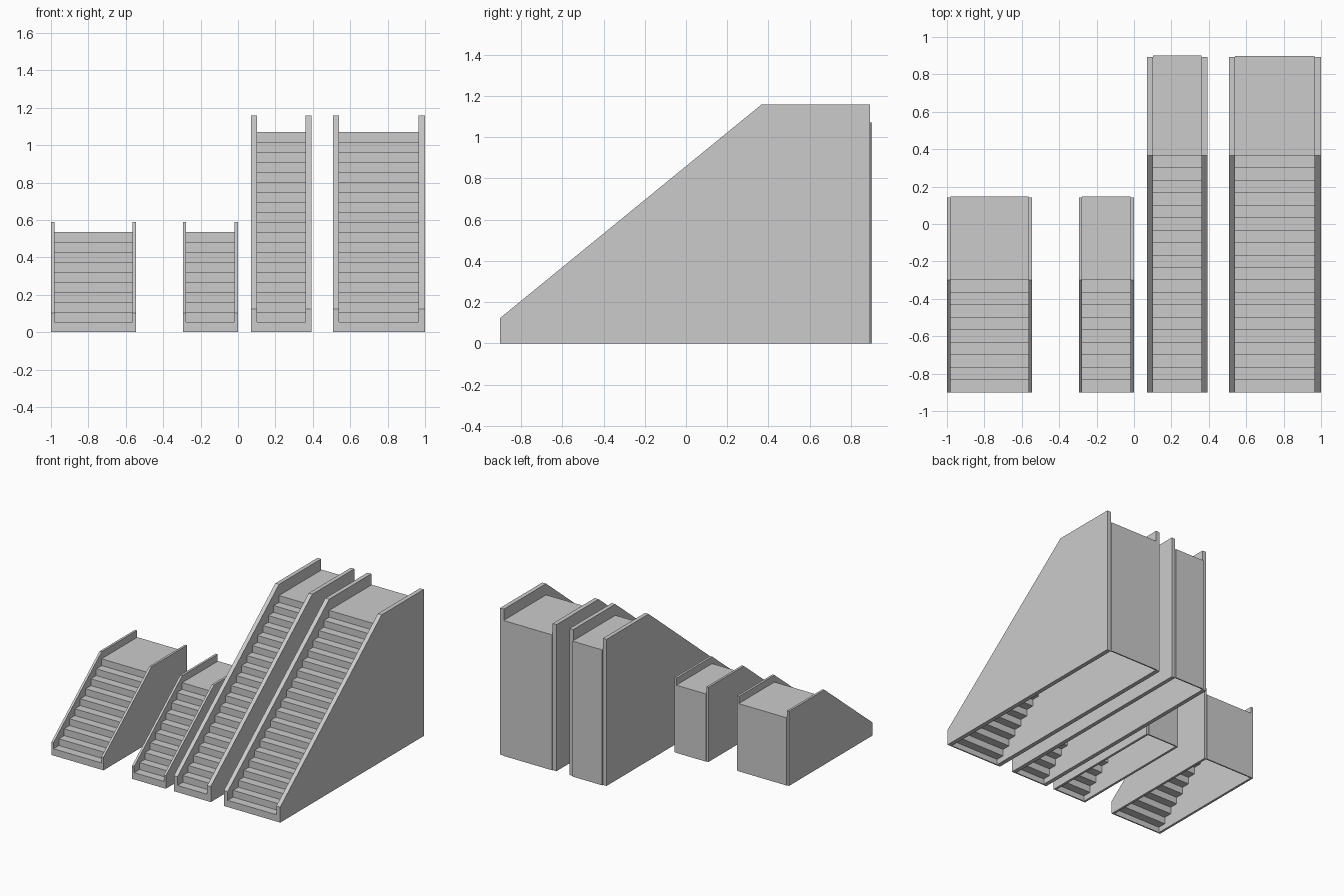
import bpy, bmesh

if "Cube" in bpy.data.objects:
    bpy.data.objects.remove(bpy.data.objects["Cube"])

RISE, TREAD, Y0, WALL = 0.0535, 0.0667, -0.901, 0.01


def extrude_x(name, profile, x0, x1):
    """Extrude a closed (y, z) profile from x0 to x1."""
    bm = bmesh.new()
    face = bm.faces.new([bm.verts.new((x0, y, z)) for y, z in profile])
    new = bmesh.ops.extrude_face_region(bm, geom=[face])["geom"]
    bmesh.ops.translate(bm, vec=(x1 - x0, 0, 0),
                        verts=[v for v in new if isinstance(v, bmesh.types.BMVert)])
    bmesh.ops.recalc_face_normals(bm, faces=bm.faces)
    mesh = bpy.data.meshes.new(name)
    bm.to_mesh(mesh)
    bm.free()
    bpy.context.collection.objects.link(bpy.data.objects.new(name, mesh))


def staircase(name, x0, x1, steps, side, rail_front, rail_top, rail_back, back):
    # Hollow stepped shell with landing and back wall, open underneath
    outer, inner = [(Y0, 0)], [(Y0 + WALL, 0)]
    for i in range(steps):
        y, z = Y0 + i * TREAD, (i + 1) * RISE
        y_next = back if i == steps - 1 else y + TREAD
        outer += [(y, z), (y_next, z)]
        in_next = back - WALL if i == steps - 1 else y_next + WALL
        inner += [(y + WALL, z - WALL), (in_next, z - WALL)]
    outer.append((back, 0))
    inner.append((back - WALL, 0))
    extrude_x(name + "_steps", outer + inner[::-1], x0 + side, x1 - side)

    # Solid side walls, sloped then level at the landing
    landing = Y0 + (steps - 1) * TREAD
    wall = [(Y0, 0), (Y0, rail_front), (landing, rail_top),
            (rail_back, rail_top), (rail_back, 0)]
    extrude_x(name + "_left_wall", wall, x0, x0 + side)
    extrude_x(name + "_right_wall", wall, x1 - side, x1)


staircase("short_wide_stair", -1.0, -0.545, 10, 0.018, 0.103, 0.59, 0.142, 0.146)
staircase("short_narrow_stair", -0.295, 0.0, 10, 0.018, 0.103, 0.59, 0.142, 0.146)
staircase("tall_narrow_stair", 0.07, 0.393, 20, 0.032, 0.123, 1.158, 0.892, 0.901)
staircase("tall_wide_stair", 0.507, 1.0, 20, 0.034, 0.123, 1.158, 0.892, 0.898)
